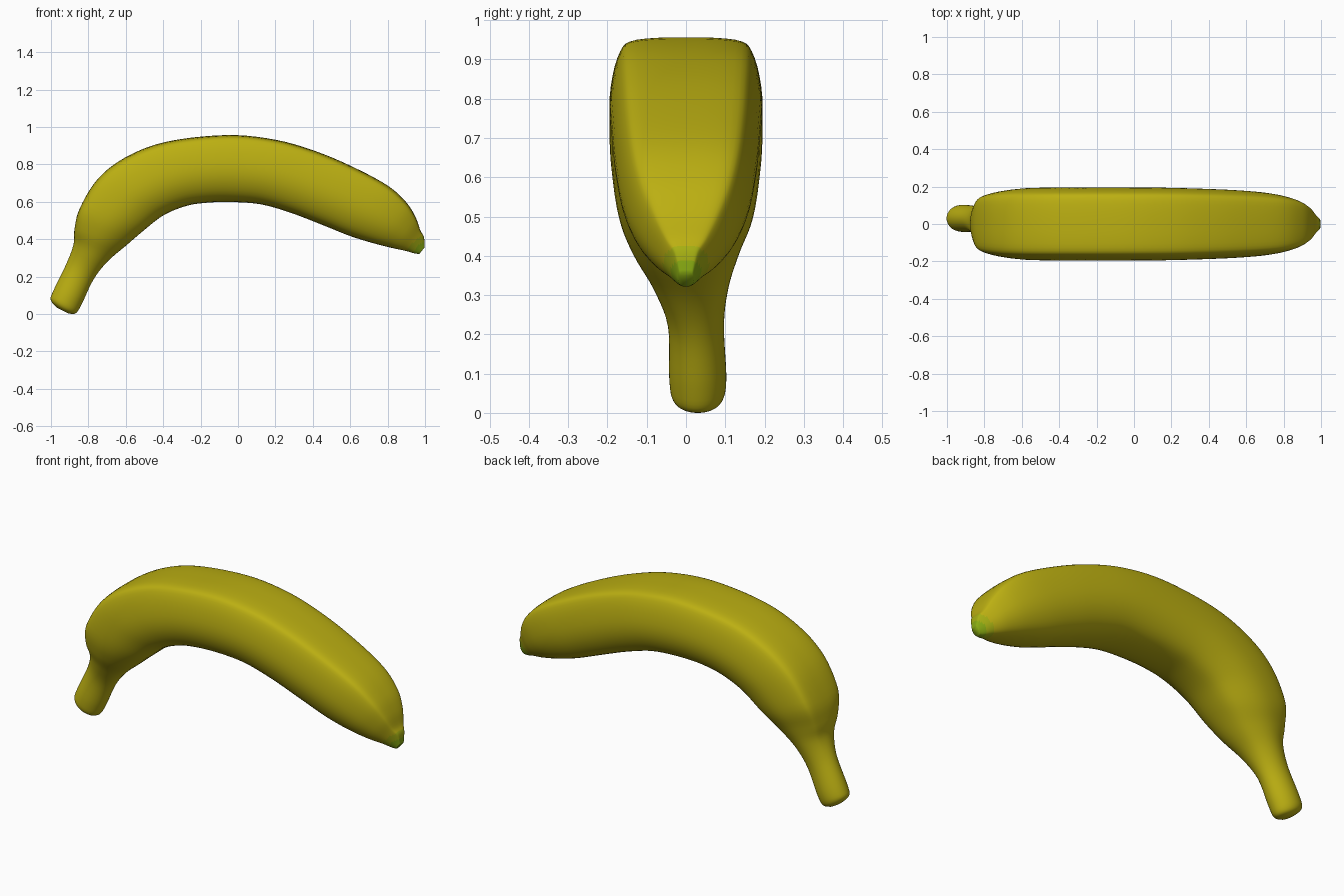
import bpy, bmesh, math
from mathutils import Vector

# Stations along the fruit: outer x, outer z, inner x, inner z, half width, y centre
stations = [
    (-0.965, 0.035, -0.905, 0.006, 0.035, 0.030),
    (-0.998, 0.075, -0.868, 0.010, 0.062, 0.030),
    (-0.985, 0.125, -0.835, 0.065, 0.070, 0.030),
    (-0.915, 0.270, -0.775, 0.190, 0.069, 0.025),
    (-0.877, 0.375, -0.700, 0.285, 0.095, 0.012),
    (-0.872, 0.460, -0.600, 0.370, 0.135, 0.0),
    (-0.845, 0.570, -0.510, 0.445, 0.172, 0.0),
    (-0.750, 0.725, -0.400, 0.530, 0.190, 0.0),
    (-0.600, 0.842, -0.280, 0.580, 0.195, 0.0),
    (-0.380, 0.925, -0.170, 0.598, 0.195, 0.0),
    (-0.060, 0.960, -0.040, 0.602, 0.195, 0.0),
    (0.200, 0.935, 0.120, 0.590, 0.194, 0.0),
    (0.420, 0.872, 0.280, 0.545, 0.189, 0.0),
    (0.620, 0.787, 0.450, 0.480, 0.181, 0.0),
    (0.800, 0.690, 0.600, 0.420, 0.166, 0.0),
    (0.900, 0.600, 0.730, 0.380, 0.140, 0.0),
    (0.950, 0.520, 0.830, 0.355, 0.103, 0.0),
    (0.975, 0.450, 0.900, 0.340, 0.062, 0.0),
    (0.994, 0.415, 0.945, 0.327, 0.036, 0.0),
    (0.998, 0.360, 0.970, 0.325, 0.020, 0.0),
]
# Half section of the body: height (-1 inner, 1 outer), width
half = [(1, 0), (0.99, 0.42), (0.94, 0.73), (0.80, 0.86), (0.45, 0.96), (0, 1),
        (-0.4, 0.93), (-0.75, 0.74), (-0.94, 0.46), (-1, 0)]
section = half + [(t, -w) for t, w in half[-2:0:-1]]


def catmull(p0, p1, p2, p3, u):
    return tuple(0.5 * (2 * b + (c - a) * u + (2 * a - 5 * b + 4 * c - d) * u * u
                        + (3 * b - a - 3 * c + d) * u ** 3)
                 for a, b, c, d in zip(p0, p1, p2, p3))


def smooth(pts, steps, closed):
    n, out = len(pts), []
    pick = (lambda i: pts[i % n]) if closed else (lambda i: pts[min(max(i, 0), n - 1)])
    for i in range(n if closed else n - 1):
        for k in range(steps):
            out.append(catmull(*(pick(i + j) for j in (-1, 0, 1, 2)), k / steps))
    if not closed:
        out.append(pts[-1])
    return out


def material(name, rgb):
    m = bpy.data.materials.new(name)
    m.diffuse_color = (*rgb, 1)
    return m


rings = smooth(stations, 5, False)
loop = smooth(section, 3, True)

# Skin lofted through the rings; the stem is rounder than the body
bm = bmesh.new()
verts = []
for i, (ox, oz, ix, iz, w, yc) in enumerate(rings):
    body = min(max((i / 5 - 3) / 3, 0), 1)
    ring = []
    for t, s in loop:
        r = math.hypot(t, s)
        k = body + (1 - body) * 1.04 / r
        t, s = t * k, s * k
        ring.append(bm.verts.new(((ox + ix) / 2 + t * (ox - ix) / 2, yc + s * w,
                                  (oz + iz) / 2 + t * (oz - iz) / 2)))
    verts.append(ring)
n = len(loop)
for a, b in zip(verts, verts[1:]):
    for j in range(n):
        bm.faces.new((a[j], a[(j + 1) % n], b[(j + 1) % n], b[j]))
bm.faces.new(verts[0])
bm.faces.new(verts[-1])
bmesh.ops.recalc_face_normals(bm, faces=bm.faces)

# Green blossom tip, fading in two bands
tip = Vector((0.985, 0, 0.345))
for f in bm.faces:
    f.smooth = True
    d = (f.calc_center_median() - tip).length
    f.material_index = 2 if d < 0.05 else 1 if d < 0.085 else 0

# Rest the stem end on the ground
low = min(v.co.z for v in bm.verts)
bmesh.ops.translate(bm, verts=bm.verts, vec=(0, 0, -low))

me = bpy.data.meshes.new("banana")
bm.to_mesh(me)
bm.free()
for name, rgb in (("yellow skin", (0.50, 0.43, 0.006)),
                  ("yellow green", (0.38, 0.43, 0.006)),
                  ("green tip", (0.25, 0.41, 0.006))):
    me.materials.append(material(name, rgb))
ob = bpy.data.objects.new("banana", me)
bpy.context.collection.objects.link(ob)
